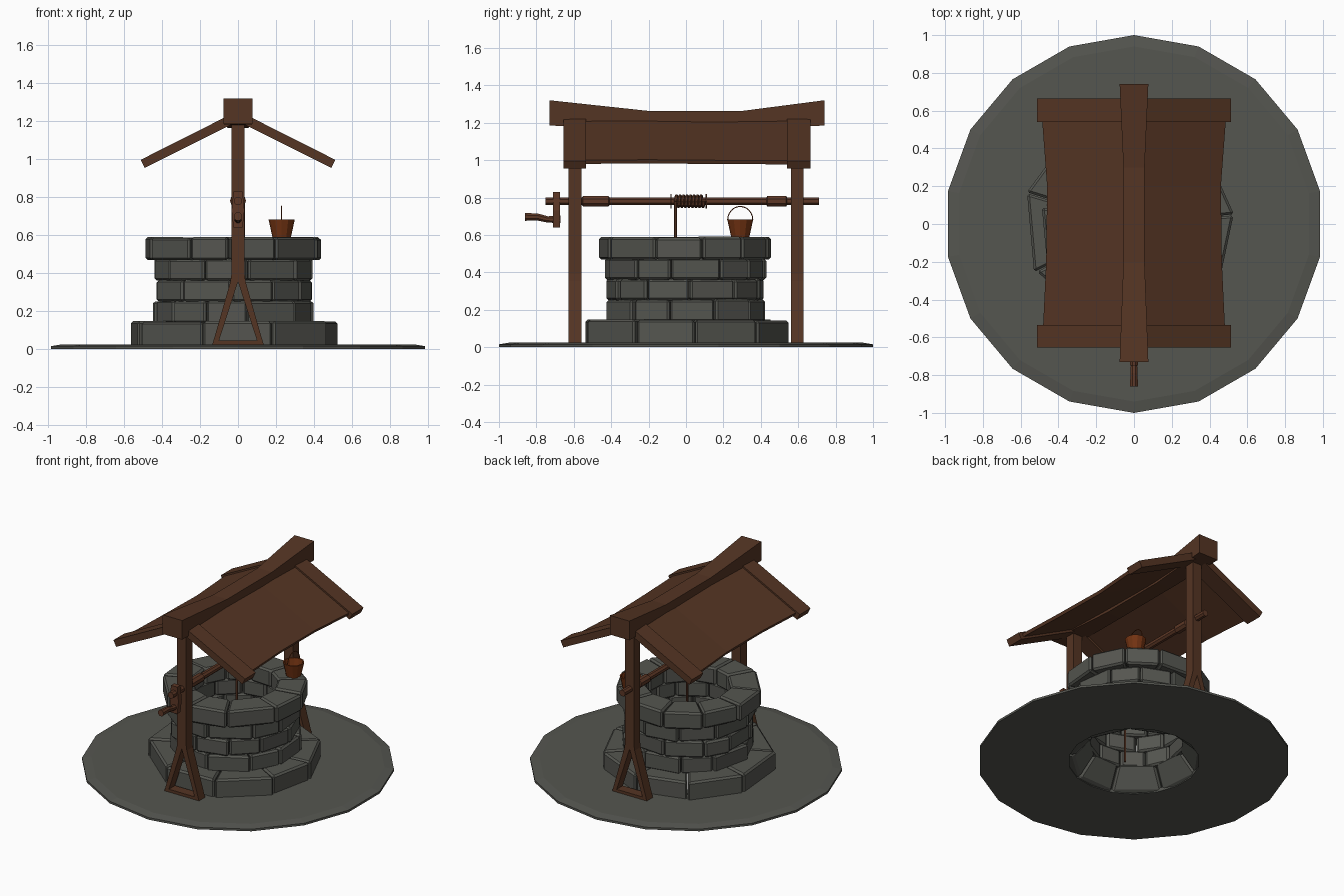
import bpy, bmesh, math, random
from mathutils import Vector

if "Cube" in bpy.data.objects:
    bpy.data.objects.remove(bpy.data.objects["Cube"])

random.seed(4)


def material(name, rgb):
    m = bpy.data.materials.new(name)
    m.diffuse_color = (*rgb, 1)
    m.use_nodes = True
    m.node_tree.nodes["Principled BSDF"].inputs["Base Color"].default_value = m.diffuse_color
    return m


STONE = material("grey stone", (0.09, 0.092, 0.08))
WOOD = material("brown wood", (0.09, 0.035, 0.017))
RED_WOOD = material("reddish wood", (0.11, 0.039, 0.019))
BUCKET = material("orange wood", (0.17, 0.033, 0.006))


def loft(name, rings, mat, closed=False, bevel=0):
    """Skin a list of equal-length point rings, capped or closed on itself."""
    bm = bmesh.new()
    vs = [[bm.verts.new(p) for p in r] for r in rings]
    n = len(vs[0])
    pairs = list(zip(vs, vs[1:])) + ([(vs[-1], vs[0])] if closed else [])
    for a, b in pairs:
        for i in range(n):
            j = (i + 1) % n
            bm.faces.new((a[i], a[j], b[j], b[i]))
    if not closed:
        bm.faces.new(vs[0])
        bm.faces.new(vs[-1])
    bmesh.ops.recalc_face_normals(bm, faces=bm.faces)
    if bevel:
        bmesh.ops.bevel(bm, geom=bm.edges[:], offset=bevel, segments=1,
                        affect='EDGES', profile=0.5)
    me = bpy.data.meshes.new(name)
    bm.to_mesh(me)
    bm.free()
    me.materials.append(mat)
    ob = bpy.data.objects.new(name, me)
    bpy.context.collection.objects.link(ob)
    return ob


def circle(r, z, n, cx=0, cy=0, start=90):
    return [(cx + r * math.cos(math.radians(start + 360 * i / n)),
             cy + r * math.sin(math.radians(start + 360 * i / n)), z) for i in range(n)]


def box(name, x, y, z, mat):
    quad = [(x[0], y[0]), (x[1], y[0]), (x[1], y[1]), (x[0], y[1])]
    return loft(name, [[(a, b, h) for a, b in quad] for h in z], mat)


def tube(name, path, radii, n, mat, ref):
    """Sweep an n-sided circle along a path; ref is never parallel to the path."""
    path = [Vector(p) for p in path]
    if not isinstance(radii, (list, tuple)):
        radii = [radii] * len(path)
    rings = []
    for i, p in enumerate(path):
        t = (path[min(i + 1, len(path) - 1)] - path[max(i - 1, 0)]).normalized()
        u = Vector(ref).cross(t).normalized()
        v = t.cross(u)
        rings.append([p + radii[i] * (u * math.cos(2 * math.pi * (k + .5) / n)
                                      + v * math.sin(2 * math.pi * (k + .5) / n))
                      for k in range(n)])
    return loft(name, rings, mat)


# ground disc with an opening under the shaft
loft("ground_disc", [circle(r, z, 18) for r, z in
     ((1, 0), (1, .015), (.94, .025), (.42, .025), (.42, 0))], STONE, closed=True)


# stone courses: count, start angle, inner radius bottom/top, outer radius, z range
def course(name, n, start, ri, ro, z0, z1):
    cx = -.022
    cuts = [start + 360 * (i + random.uniform(-.14, .14)) / n for i in range(n)]
    cuts.append(cuts[0] + 360)
    for i in range(n):
        out = ro + random.uniform(-.012, .012)
        gap = math.degrees(.003 / ro)
        a, b = (math.radians(d) for d in (cuts[i] + gap, cuts[i + 1] - gap))
        rings = []
        for z, r in ((z0, ri[0]), (z1 + random.uniform(-.004, .004), ri[1])):
            rings.append([(cx + q * math.cos(w), q * math.sin(w), z)
                          for q, w in ((r, a), (out, a), (out, b), (r, b))])
        loft(f"{name}_stone_{i + 1}", rings, STONE, bevel=.012)


course("base", 9, 8, (.41, .30), .56, .005, .145)
course("lower", 11, 20, (.30, .30), .425, .135, .255)
course("middle", 11, 4, (.30, .30), .42, .25, .365)
course("upper", 11, 22, (.29, .29), .43, .36, .475)
course("rim", 11, 8, (.275, .275), .465, .468, .587)

# posts with split feet
for end, yc in (("front", -.593), ("back", .595)):
    y = (yc - .034, yc + .034)
    box(end + "_post", (-.035, .035), y, (.37, 1.22), WOOD)
    box(end + "_foot_bar", (-.12, .12), y, (.022, .045), WOOD)
    for s in (-1, 1):
        loft(end + "_post_leg", [[(s * a, y[0], z), (s * b, y[0], z),
                                  (s * b, y[1], z), (s * a, y[1], z)]
                                 for z, a, b in ((.02, .108, .136), (.355, 0, .04),
                                                 (.39, 0, .035))], WOOD)

# sagging ridge beam
loft("ridge_beam", [[(-w, y, lo), (w, y, lo), (w, y, hi), (-w, y, hi)]
                    for y, w, lo, hi in ((-.73, .076, 1.185, 1.32), (-.2, .056, 1.165, 1.263),
                                         (.3, .056, 1.165, 1.263), (.74, .076, 1.185, 1.32))], WOOD)


# roof slopes and their end boards
def slope(x):
    return 1.217 - .504 * (x - .075)


for side, s in (("left", -1), ("right", 1)):
    rings = []
    for y, xo, sag in ((-.56, .482, .012), (-.2, .465, .018), (.2, .46, .024), (.56, .487, .012)):
        top = [(.03, slope(.03) - sag), (xo, slope(xo) - sag)]
        rings.append([(s * x, y, z) for x, z in top]
                     + [(s * (x - .008), y, z - .02) for x, z in reversed(top)])
    loft(side + "_roof_slope", rings, WOOD)
    for end, y0, y1 in (("front", -.655, -.535), ("back", .54, .665)):
        prof = [(.03, slope(.03)), (.513, slope(.513)), (.492, slope(.513) - .042),
                (.03, slope(.03) - .055)]
        loft(f"{side}_{end}_roof_board", [[(s * x, y, z) for x, z in prof] for y in (y0, y1)], WOOD)

# windlass axle with thicker collars, and crank
AZ = .78
prof = [(-.75, .023), (-.555, .023), (-.55, .031), (-.415, .031), (-.41, .023),
        (.43, .023), (.435, .031), (.535, .031), (.54, .023), (.71, .023)]
tube("windlass_axle", [(0, y, AZ) for y, r in prof], [r for y, r in prof], 8, RED_WOOD, (1, 0, 0))
loft("crank_arm", [[(-w, y, .64), (w, y, .64), (.034, y, .73), (w, y, .83),
                    (-w, y, .83), (-.034, y, .73)] for w in (.024,) for y in (-.712, -.675)], RED_WOOD)
tube("crank_handle", [(0, -.86, .697), (0, -.79, .695), (0, -.74, .683), (0, -.67, .683)],
     [.023, .02, .018, .022], 8, RED_WOOD, (1, 0, 0))

# rope coil, coil stops and hanging rope
turns, steps = 8, 10
tube("rope_coil", [(.029 * math.cos(2 * math.pi * i / steps), -.055 + .15 * i / (turns * steps),
                    AZ + .029 * math.sin(2 * math.pi * i / steps))
                   for i in range(turns * steps + 1)], .009, 6, RED_WOOD, (0, 1, 0))
for y in (-.08, .108):
    tube("coil_stop", [(0, y - .003, AZ), (0, y + .003, AZ)], .042, 10, RED_WOOD, (1, 0, 0))
tube("hanging_rope", [(.029, -.055, AZ), (.029, -.055, .01)], .008, 6, RED_WOOD, (0, 1, 0))

# bucket on the rim, with its wire handle
BX, BY = .23, .29
loft("bucket", [circle(r, z, 12, BX, BY) for r, z in
                ((.048, .586), (.069, .682), (.06, .682), (.043, .605))], BUCKET)
tube("bucket_handle", [(BX, BY + .067 * math.cos(math.pi * i / 12),
                        .68 + .072 * math.sin(math.pi * i / 12)) for i in range(13)],
     .003, 5, BUCKET, (1, 0, 0))
